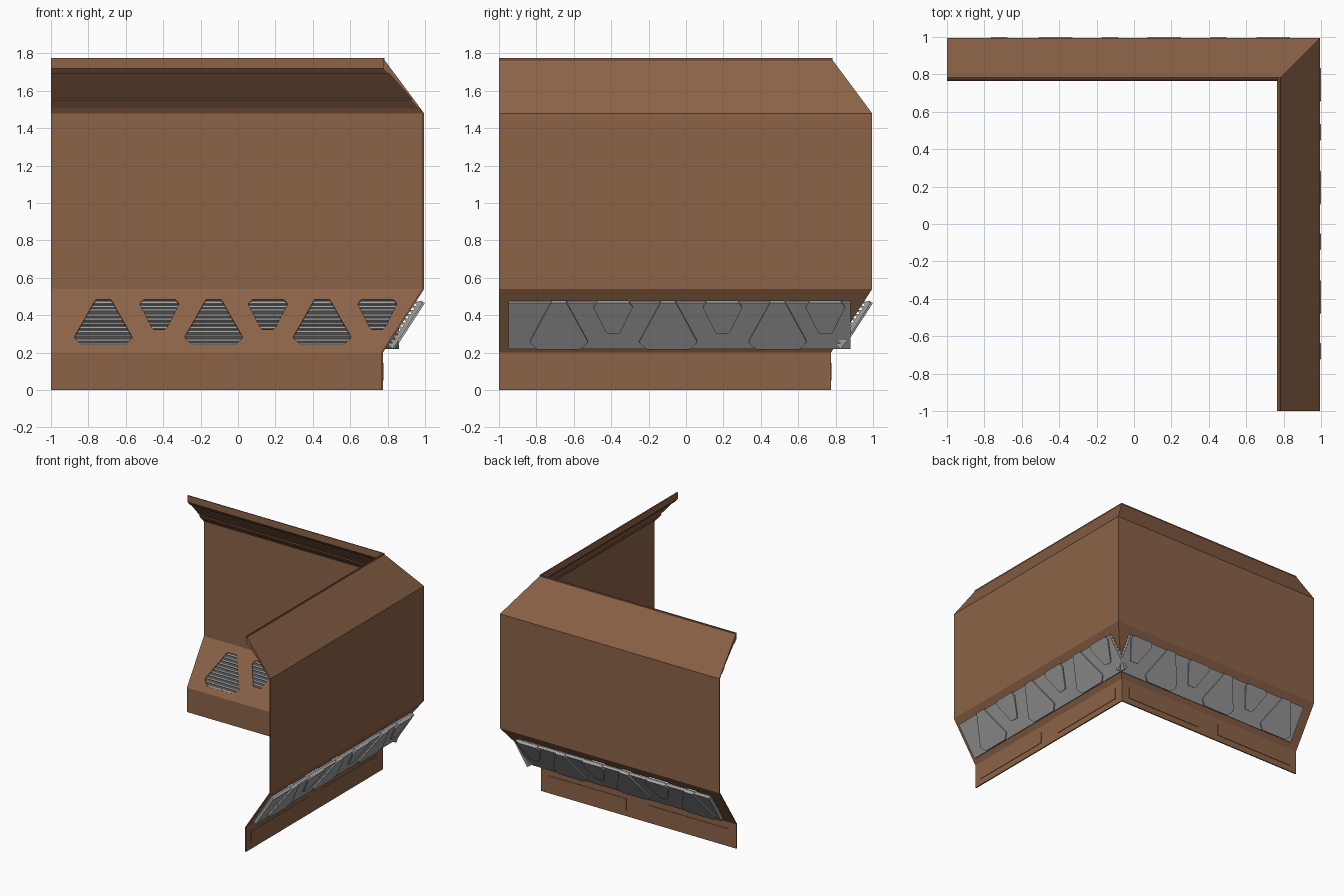
import bpy, bmesh, math
from mathutils import Vector

if "Cube" in bpy.data.objects:
    bpy.data.objects.remove(bpy.data.objects["Cube"])


def material(name, rgb):
    m = bpy.data.materials.new(name)
    m.diffuse_color = (*rgb, 1)
    m.use_nodes = True
    m.node_tree.nodes["Principled BSDF"].inputs["Base Color"].default_value = m.diffuse_color
    return m


BROWN = material("warm brown", (0.262, 0.124, 0.064))
GREY = material("mid grey", (0.35, 0.35, 0.35))

# Slope frame: origin at the top of the base, S along the slope, N outwards
U0, Z0 = 0.775, 0.20
S = Vector((0.22, 0.34)).normalized()
N = Vector((S.y, -S.x))


def place(wall, t, u, z):
    # t runs along the wall towards the corner, u points outwards
    return Vector((u, t, z)) if wall == "right" else Vector((t, u, z))


def slope(wall, t, s, n):
    p = Vector((U0, Z0)) + S * s + N * n
    return place(wall, t, p.x, p.y)


def loft(bm, a, b):
    # solid between two matching outlines
    va = [bm.verts.new(p) for p in a]
    vb = [bm.verts.new(p) for p in b]
    bm.faces.new(va)
    bm.faces.new(vb[::-1])
    k = len(va)
    for i in range(k):
        j = (i + 1) % k
        bm.faces.new((va[j], va[i], vb[i], vb[j]))


def finish(name, bm, mat):
    bmesh.ops.recalc_face_normals(bm, faces=bm.faces)
    me = bpy.data.meshes.new(name)
    bm.to_mesh(me)
    bm.free()
    me.materials.append(mat)
    ob = bpy.data.objects.new(name, me)
    bpy.context.collection.objects.link(ob)
    return ob


def slope_prism(bm, wall, pts, n0, n1):
    loft(bm, [slope(wall, t, s, n0) for t, s in pts],
         [slope(wall, t, s, n1) for t, s in pts])


def rect(t0, t1, s0, s1):
    return [(t0, s0), (t1, s0), (t1, s1), (t0, s1)]


# Right halves of the two window shapes, as (half width, distance up slope)
BIG = [(0.115, 0.048), (0.155, 0.090), (0.150, 0.105), (0.050, 0.315), (0.040, 0.333)]
SMALL = [(0.030, 0.143), (0.040, 0.155), (0.105, 0.304), (0.100, 0.315), (0.085, 0.333)]


def shape(half, c, k=1.0):
    pts = [(c + w, s * k) for w, s in half]
    return pts + [(c - w, s * k) for w, s in reversed(half)]


# Wall cross-section: outer side up, top lip, stepped underside, inner side down
PROFILE = [(0.775, 0), (0.775, 0.20), (0.995, 0.54), (0.995, 1.48),
           (0.783, 1.765), (0.783, 1.775), (0.775, 1.775), (0.775, 1.72),
           (0.801, 1.69), (0.806, 1.695), (0.929, 1.555), (0.924, 1.55),
           (0.962, 1.505), (0.967, 1.510), (0.985, 1.48),
           (0.985, 0.54), (0.765, 0.20), (0.765, 0)]

WALLS = {
    "right": dict(big=(-0.68, -0.095, 0.49), small=(-0.39, 0.195, 0.745), ends=(-0.95, 0.88)),
    "back": dict(big=(-0.72, -0.13, 0.45), small=(-0.42, 0.16, 0.745), ends=(-0.90, 0.86)),
}

for wall, d in WALLS.items():
    # Wall sheet, mitred at the corner
    bm = bmesh.new()
    loft(bm, [place(wall, -1, u, z) for u, z in PROFILE],
         [place(wall, u, u, z) for u, z in PROFILE])
    sheet = finish(wall + "_wall", bm, BROWN)

    windows = [(BIG, c) for c in d["big"]] + [(SMALL, c) for c in d["small"]]

    # Window openings
    bm = bmesh.new()
    for half, c in windows:
        slope_prism(bm, wall, shape(half, c), -0.05, 0.03)
    cutter = finish(wall + "_cutter", bm, BROWN)
    cutter.hide_render = True
    mod = sheet.modifiers.new("windows", "BOOLEAN")
    mod.operation = "DIFFERENCE"
    mod.solver = "EXACT"
    mod.object = cutter
    bpy.context.view_layer.objects.active = sheet
    bpy.ops.object.modifier_apply(modifier=mod.name)
    bpy.data.objects.remove(cutter)

    # Backing plate outside the slope
    t0, t1 = d["ends"]
    bm = bmesh.new()
    slope_prism(bm, wall, rect(t0, t1, 0.046, 0.339), 0.014, 0.034)
    finish(wall + "_vent_plate", bm, GREY)

    # Raised pockets behind each window
    bm = bmesh.new()
    for half, c in windows:
        slope_prism(bm, wall, shape(half, c, 1.035), 0.02, 0.044)
    finish(wall + "_vent_pockets", bm, GREY)

    # Slats seen through the windows
    bm = bmesh.new()
    count = 11
    pitch = (0.339 - 0.046) / count
    for i in range(count):
        s = 0.046 + i * pitch
        cross = [(s, 0.015), (s + 0.003, 0.001), (s + pitch * 0.55, 0.001), (s + pitch * 0.8, 0.015)]
        loft(bm, [slope(wall, t0, a, n) for a, n in cross],
             [slope(wall, t1, a, n) for a, n in cross])
    finish(wall + "_vent_slats", bm, GREY)

    # Thin skirting plates on the outside of the base
    bm = bmesh.new()
    for a, b in ((-0.94, -0.20), (0.0, 0.70)):
        q = rect(a, b, 0.05, 0.145)
        loft(bm, [place(wall, t, 0.773, z) for t, z in q],
             [place(wall, t, 0.779, z) for t, z in q])
    finish(wall + "_base_plates", bm, BROWN)
